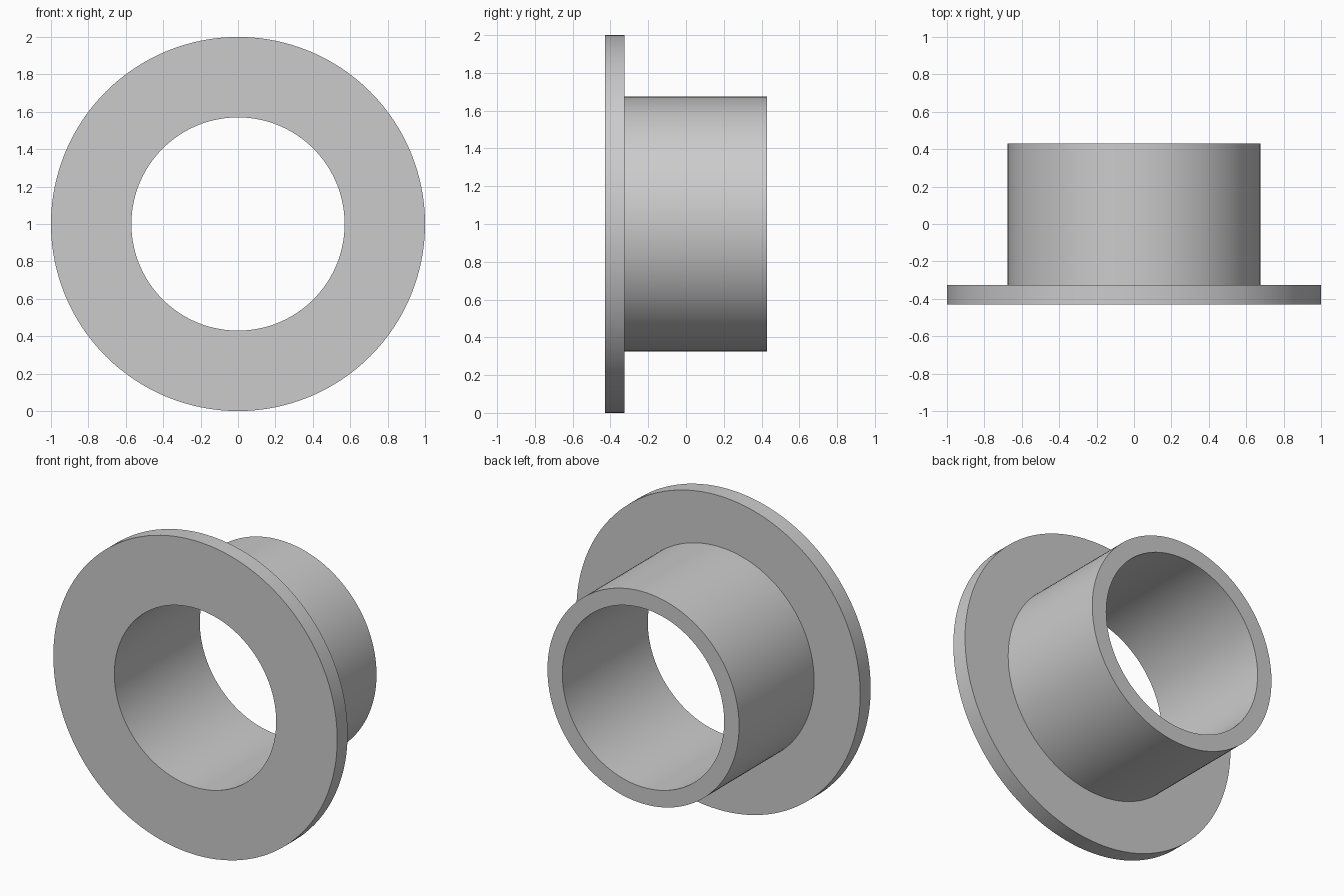
import bpy
import bmesh
import math
from mathutils import Matrix, Vector

default = bpy.data.objects.get("Cube")
if default:
    bpy.data.objects.remove(default, do_unlink=True)

SEGMENTS = 128
BORE, SLEEVE, FLANGE = 0.57, 0.675, 1.0
FRONT, STEP, BACK = -0.43, -0.325, 0.43

# Plain grey finish
grey = bpy.data.materials.new("light_grey")
grey.use_nodes = True
colour = (0.6, 0.6, 0.6, 1.0)
grey.diffuse_color = colour
grey.node_tree.nodes["Principled BSDF"].inputs["Base Color"].default_value = colour

# Closed cross-section (radius, depth) of the flanged bushing
profile = [(BORE, FRONT), (FLANGE, FRONT), (FLANGE, STEP),
           (SLEEVE, STEP), (SLEEVE, BACK), (BORE, BACK)]

# Revolve the section around the front-to-back axis
bm = bmesh.new()
rings = []
for i in range(SEGMENTS):
    turn = Matrix.Rotation(math.tau * i / SEGMENTS, 3, "Y")
    rings.append([bm.verts.new(turn @ Vector((r, y, 0)) + Vector((0, 0, FLANGE)))
                  for r, y in profile])
for i, ring in enumerate(rings):
    following = rings[(i + 1) % SEGMENTS]
    for j in range(len(profile)):
        k = (j + 1) % len(profile)
        bm.faces.new((ring[j], ring[k], following[k], following[j]))
bmesh.ops.recalc_face_normals(bm, faces=bm.faces)

mesh = bpy.data.meshes.new("flanged_bushing")
bm.to_mesh(mesh)
bm.free()
mesh.materials.append(grey)
bushing = bpy.data.objects.new("flanged_bushing", mesh)
bpy.context.collection.objects.link(bushing)

# Smooth round walls with crisp rims
bpy.ops.object.select_all(action="DESELECT")
bushing.select_set(True)
bpy.context.view_layer.objects.active = bushing
bpy.ops.object.shade_smooth_by_angle(angle=math.radians(30))
